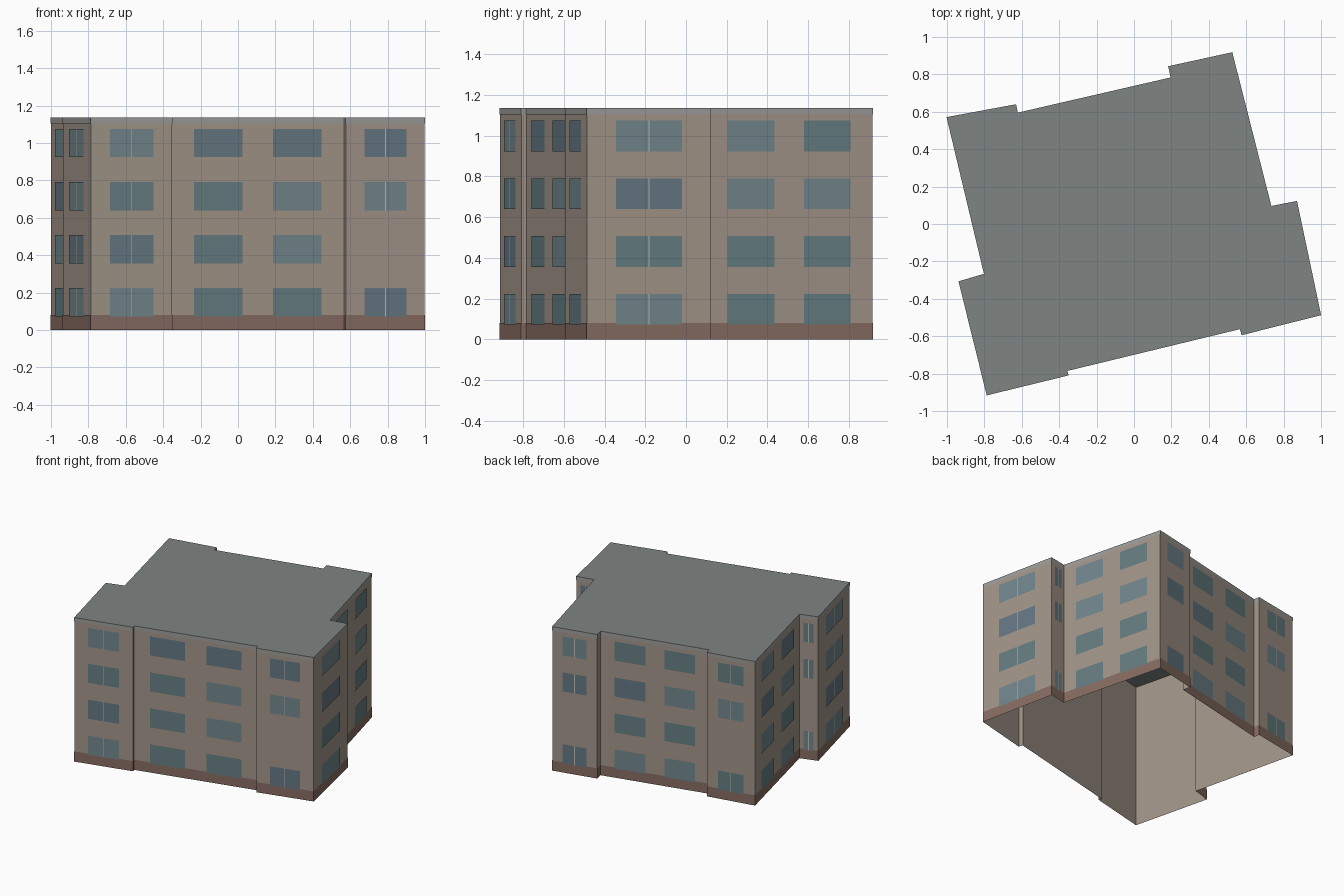
import bpy, bmesh, random
from mathutils import Vector

if "Cube" in bpy.data.objects:
    bpy.data.objects.remove(bpy.data.objects["Cube"])

random.seed(4)
H = 1.135          # total height
BASE = 0.08        # plinth height
BAND = 1.105       # underside of the roof edge band
FLOOR, SILL, WIN = 0.2835, 0.073, 0.15

# Footprint, clockwise from above, with the window layout of the wall starting at each corner:
# 'two' = two wide windows, 'pair' = double window, 'gap' = double window missing on floor 2
FOOT = [(-1.0, 0.57, 'gap'), (-0.632, 0.638, ''), (-0.623, 0.593, 'two'), (0.198, 0.782, ''),
        (0.185, 0.842, 'gap'), (0.524, 0.916, 'two'), (0.733, 0.094, 'gap'), (0.87, 0.121, 'pair'),
        (0.998, -0.486, 'gap'), (0.577, -0.592, ''), (0.567, -0.56, 'two'), (-0.358, -0.784, ''),
        (-0.352, -0.808, 'pair'), (-0.786, -0.914, 'pair'), (-0.936, -0.308, 'gap'), (-0.80, -0.268, 'two')]
P = [Vector((x, y)) for x, y, _ in FOOT]
N = len(P)


def outward(i):
    d = (P[(i + 1) % N] - P[i]).normalized()
    return Vector((-d.y, d.x))


def offset(dist):
    """Footprint pushed outward with mitred corners."""
    out = []
    for i in range(N):
        n1, n2 = outward(i - 1 if i else N - 1), outward(i)
        out.append(P[i] + (n1 + n2) * dist / (1 + n1.dot(n2)))
    return out


def material(name, rgb):
    m = bpy.data.materials.new(name)
    m.diffuse_color = (*rgb, 1)
    m.use_nodes = True
    m.node_tree.nodes["Principled BSDF"].inputs["Base Color"].default_value = m.diffuse_color
    return m


def make(name, faces, mats):
    """Object from (corner list, material index) faces."""
    bm = bmesh.new()
    for corners, mi in faces:
        bm.faces.new([bm.verts.new(c) for c in corners]).material_index = mi
    bmesh.ops.remove_doubles(bm, verts=bm.verts, dist=1e-5)
    me = bpy.data.meshes.new(name)
    bm.to_mesh(me)
    bm.free()
    for m in mats:
        me.materials.append(m)
    ob = bpy.data.objects.new(name, me)
    bpy.context.collection.objects.link(ob)
    return ob


def quad(a, b, z0, z1):
    return [(b.x, b.y, z0), (a.x, a.y, z0), (a.x, a.y, z1), (b.x, b.y, z1)]


def ring(pts, z0, z1):
    return [(quad(pts[i], pts[(i + 1) % N], z0, z1), 0) for i in range(N)]


wall = material("wall_beige", (0.36, 0.30, 0.25))
brown = material("plinth_brown", (0.24, 0.15, 0.12))
grey = material("edge_grey", (0.33, 0.33, 0.32))
roof = material("roof_grey", (0.21, 0.235, 0.225))
pale = material("mullion_pale", (0.5, 0.5, 0.48))
glass = [material("glass_teal", (0.13, 0.205, 0.22)),
         material("glass_light", (0.165, 0.24, 0.265)),
         material("glass_blue", (0.13, 0.185, 0.225))]

# Open-bottomed shell: walls, plinth strip, roof edge strip and flat roof
make("walls", ring(P, 0, H), [wall])
skin = offset(0.002)
make("plinth", ring(skin, 0, BASE), [brown])
make("roof_edge", ring(skin, BAND, H), [grey])
make("roof", [([(p.x, p.y, H) for p in reversed(skin)], 0)], [roof])

# Windows on every wall and floor, with thin mullions in the double ones
panes, mullions = [], []
for i, (_, _, kind) in enumerate(FOOT):
    if not kind:
        continue
    a, d, n = P[i], P[(i + 1) % N] - P[i], outward(i) * 0.004
    half = 0.0025 / d.length
    if kind == 'two':
        spans = [(0.132, 0.412), (0.588, 0.868)]
    else:
        spans = [(0.235, 0.5 - half), (0.5 + half, 0.765)]
    for floor in range(4):
        if kind == 'gap' and floor == 1:
            continue
        z = SILL + floor * FLOOR
        tint = random.randrange(3)
        for s, t in spans:
            if kind == 'two':
                tint = random.randrange(3)
            panes.append((quad(a + d * s + n, a + d * t + n, z, z + WIN), tint))
        if kind != 'two':
            mullions.append((quad(a + d * (0.5 - half) + n, a + d * (0.5 + half) + n, z, z + WIN), 0))
make("windows", panes, glass)
make("mullions", mullions, [pale])
